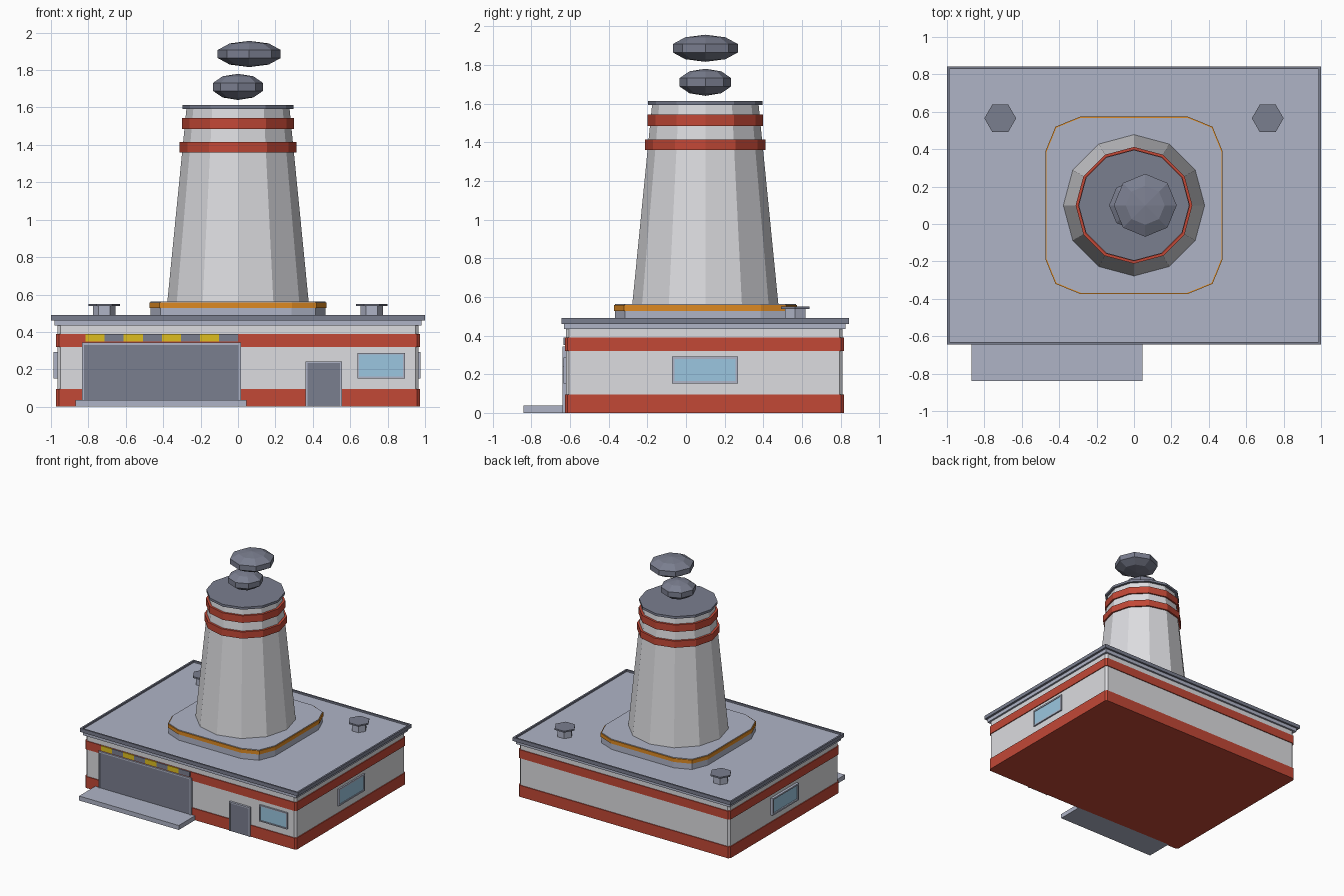
import bpy
import bmesh
from math import cos, sin, pi

if "Cube" in bpy.data.objects:
    bpy.data.objects.remove(bpy.data.objects["Cube"])

CY = 0.1  # depth centre of the building and tower


def material(name, rgb):
    lin = [((c / 255 + 0.055) / 1.055) ** 2.4 for c in rgb]
    m = bpy.data.materials.new(name)
    m.use_nodes = True
    m.diffuse_color = (*lin, 1)
    m.node_tree.nodes["Principled BSDF"].inputs["Base Color"].default_value = (*lin, 1)
    return m


WHITE = material("off white", (220, 220, 224))
RED = material("brick red", (194, 72, 54))
DARK = material("dark grey", (122, 126, 143))
LIGHT = material("light grey", (175, 180, 198))
YELLOW = material("yellow", (222, 190, 32))
ORANGE = material("orange", (222, 138, 34))
GLASS = material("window blue", (155, 198, 224))


def finish(name, bm, mat):
    bmesh.ops.recalc_face_normals(bm, faces=bm.faces)
    mesh = bpy.data.meshes.new(name)
    bm.to_mesh(mesh)
    bm.free()
    mesh.materials.append(mat)
    ob = bpy.data.objects.new(name, mesh)
    bpy.context.collection.objects.link(ob)
    return ob


def box(name, mat, x, y, z, bevel=0):
    """Box from (min, max) ranges, with optional chamfered upright edges."""
    bm = bmesh.new()
    bmesh.ops.create_cube(bm, size=1)
    for v in bm.verts:
        v.co = [r[0] if c < 0 else r[1] for r, c in zip((x, y, z), v.co)]
    if bevel:
        upright = [e for e in bm.edges if abs(e.verts[0].co.z - e.verts[1].co.z) > 0.001]
        bmesh.ops.bevel(bm, geom=upright, offset=bevel, segments=1, affect='EDGES')
    return finish(name, bm, mat)


def prism(name, mat, outline, z0, z1, centre=(0, CY), top=1.0):
    """Closed solid over an outline, tapering to the given top scale."""
    bm = bmesh.new()
    rings = [[bm.verts.new((centre[0] + px * s, centre[1] + py * s, z)) for px, py in outline]
             for z, s in ((z0, 1), (z1, top))]
    n = len(outline)
    for i in range(n):
        j = (i + 1) % n
        bm.faces.new((rings[0][i], rings[0][j], rings[1][j], rings[1][i]))
    for ring in rings:
        bm.faces.new(ring)
    return finish(name, bm, mat)


def ngon(n, r):
    return [(r * cos(2 * pi * i / n), r * sin(2 * pi * i / n)) for i in range(n)]


def frame(name, mat, axis, a, z, depth, t, bottom=True):
    """Bars around an opening; axis 'x' spans a along x, 'y' spans a along y."""
    bars = [("left", (a[0], a[0] + t), z), ("right", (a[1] - t, a[1]), z),
            ("top", (a[0] + t, a[1] - t), (z[1] - t, z[1]))]
    if bottom:
        bars.append(("bottom", (a[0] + t, a[1] - t), (z[0], z[0] + t)))
    for part, span, height in bars:
        xy = (span, depth) if axis == 'x' else (depth, span)
        box(f"{name}_{part}", mat, *xy, height)


# Walls and red bands
box("walls", WHITE, (-0.965, 0.965), (-0.62, 0.81), (0.005, 0.44), 0.015)
for name, z in (("base_band", (0, 0.095)), ("upper_band", (0.32, 0.39))):
    box(name, RED, (-0.972, 0.972), (-0.627, 0.817), z, 0.015)

# Roof with a thin raised rim
box("cornice", LIGHT, (-0.98, 0.98), (-0.632, 0.825), (0.433, 0.465))
box("roof", LIGHT, (-0.99, 0.99), (-0.635, 0.835), (0.462, 0.476))
for side, x in (("right", (-1, -0.986)), ("left", (0.986, 1))):
    box("rim_" + side, DARK, x, (-0.645, 0.843), (0.46, 0.49))
for side, y in (("front", (-0.645, -0.631)), ("back", (0.829, 0.843))):
    box("rim_" + side, DARK, (-0.986, 0.986), y, (0.46, 0.49))

# Loading door with step and hazard stripes
box("loading_step", LIGHT, (-0.87, 0.045), (-0.84, -0.61), (0, 0.037))
box("loading_door", DARK, (-0.825, 0.005), (-0.631, -0.61), (0.03, 0.335))
frame("loading_door_frame", LIGHT, 'x', (-0.835, 0.015), (0.03, 0.343), (-0.638, -0.61), 0.012, False)
for i in range(8):
    x = -0.815 + i * 0.102
    box(f"hazard_stripe_{i + 1}", DARK if i % 2 else YELLOW,
        (x, x + 0.102), (-0.634, -0.626), (0.35, 0.39))

# Entrance door
box("entrance_door", DARK, (0.37, 0.55), (-0.632, -0.61), (0, 0.235))
frame("entrance_door_frame", LIGHT, 'x', (0.362, 0.555), (0, 0.243), (-0.638, -0.61), 0.01, False)

# Windows
box("front_window_glass", GLASS, (0.645, 0.885), (-0.628, -0.615), (0.16, 0.28))
frame("front_window_frame", LIGHT, 'x', (0.638, 0.892), (0.152, 0.287), (-0.634, -0.61), 0.009)
for side, glass, depth in (("left", (0.96, 0.972), (0.96, 0.977)),
                           ("right", (-0.975, -0.96), (-0.986, -0.96))):
    box(side + "_window_glass", GLASS, glass, (-0.065, 0.26), (0.16, 0.285))
    frame(side + "_window_frame", LIGHT, 'y', (-0.072, 0.268), (0.152, 0.292), depth, 0.012)

# Roof vents
for side, x in (("right", -0.715), ("left", 0.715)):
    prism(f"vent_stem_{side}", LIGHT, ngon(6, 0.06), 0.47, 0.54, (x, 0.565))
    prism(f"vent_cap_{side}", DARK, ngon(6, 0.085), 0.538, 0.55, (x, 0.565))

# Tower plinth: square with two-step chamfered corners
quarter = [(0.468, 0.285), (0.415, 0.415), (0.285, 0.468)]
plinth = []
for k in range(4):
    for px, py in quarter:
        for _ in range(k):
            px, py = -py, px
        plinth.append((px, py))
prism("plinth", LIGHT, plinth, 0.47, 0.562)
prism("plinth_band", ORANGE, [(a * 1.012, b * 1.012) for a, b in plinth], 0.527, 0.557)

# Tapered tower, bands and cap
prism("tower", WHITE, ngon(12, 0.378), 0.56, 1.6, top=0.275 / 0.378)
prism("tower_band_lower", RED, ngon(12, 0.312), 1.36, 1.415)
prism("tower_band_upper", RED, ngon(12, 0.299), 1.485, 1.543)
prism("tower_cap", DARK, ngon(12, 0.296), 1.593, 1.612)

# Smoke puffs
for name, x, z, r, h in (("smoke_lower", 0, 1.71, 0.14, 0.07), ("smoke_upper", 0.06, 1.886, 0.177, 0.07)):
    bm = bmesh.new()
    bmesh.ops.create_uvsphere(bm, u_segments=8, v_segments=5, radius=1)
    for v in bm.verts:
        v.co = (x + v.co.x * r, CY + v.co.y * r, z + v.co.z * h)
    finish(name, bm, DARK)
